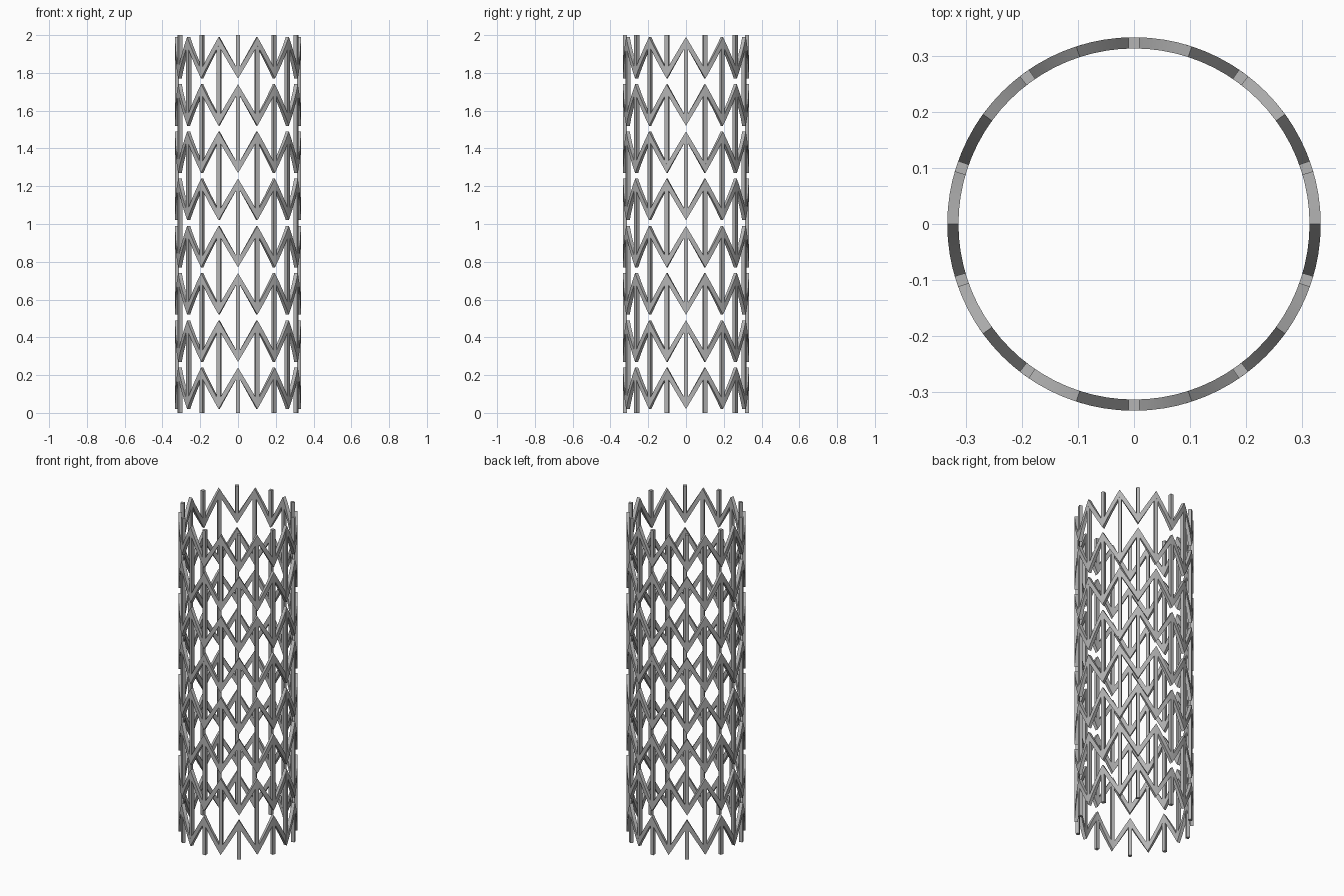
import bpy, bmesh, math

if "Cube" in bpy.data.objects:
    bpy.data.objects.remove(bpy.data.objects["Cube"], do_unlink=True)

R_IN, R_OUT = 0.313, 0.333     # tube wall
RINGS, PITCH = 8, 0.25         # stacked zigzag rings
STRUTS, STEPS = 20, 4          # struts per ring, segments per strut
LOW, HIGH = 0.02, 0.24         # ring extent inside one pitch
THICK = 0.046                  # vertical strut thickness
BAR = 0.0205                   # bar width
STEP = 2 * math.pi / STRUTS

metal = bpy.data.materials.new("grey metal")
metal.use_nodes = True
color = (0.46, 0.46, 0.46, 1)
metal.diffuse_color = color
metal.node_tree.nodes["Principled BSDF"].inputs["Base Color"].default_value = color


def finish(name, bm):
    bmesh.ops.recalc_face_normals(bm, faces=bm.faces)
    mesh = bpy.data.meshes.new(name)
    bm.to_mesh(mesh)
    bm.free()
    mesh.materials.append(metal)
    obj = bpy.data.objects.new(name, mesh)
    bpy.context.collection.objects.link(obj)
    bpy.ops.object.select_all(action='DESELECT')
    obj.select_set(True)
    bpy.context.view_layer.objects.active = obj
    bpy.ops.object.shade_smooth_by_angle(angle=math.radians(20))
    return obj


def section(bm, angle, bottom, top):
    """Four corners of the wall at one angle."""
    corners = ((R_IN, bottom), (R_OUT, bottom), (R_OUT, top), (R_IN, top))
    return [bm.verts.new((r * math.cos(angle), r * math.sin(angle), z)) for r, z in corners]


def bridge(bm, a, b):
    for i in range(4):
        j = (i + 1) % 4
        bm.faces.new((a[i], a[j], b[j], b[i]))


def zigzag_ring(index):
    """Closed zigzag band; neighbouring rings are half a wave apart."""
    bm = bmesh.new()
    loops = []
    for k in range(STRUTS * STEPS):
        phase = (k / STEPS + index) % 2
        height = abs(1 - phase)               # 1 at a peak, 0 at a valley
        base = index * PITCH + LOW + height * (HIGH - LOW - THICK)
        loops.append(section(bm, -math.pi / 2 + k * STEP / STEPS, base, base + THICK))
    for k, loop in enumerate(loops):
        bridge(bm, loop, loops[(k + 1) % len(loops)])
    finish(f"zigzag_ring_{index + 1}", bm)


def bar_set(name, parity, bottom, top):
    """Ten upright bars on every second strut joint."""
    bm = bmesh.new()
    half = BAR / 2 / R_OUT
    for j in range(parity, STRUTS, 2):
        angle = -math.pi / 2 + j * STEP
        a = section(bm, angle - half, bottom, top)
        b = section(bm, angle + half, bottom, top)
        bridge(bm, a, b)
        bm.faces.new(a)
        bm.faces.new(b)
    finish(name, bm)


for i in range(RINGS):
    zigzag_ring(i)

# Long bars join each ring's peaks to the valleys of the ring below
INSET = 0.022
for i in range(1, RINGS):
    bar_set(f"connector_bars_{i}", i % 2,
            (i - 1) * PITCH + LOW + INSET, i * PITCH + HIGH - INSET)

# Short free ends at the bottom and top
bar_set("bottom_end_bars", 0, 0, HIGH - INSET)
bar_set("top_end_bars", 0, (RINGS - 1) * PITCH + LOW + INSET, RINGS * PITCH)
